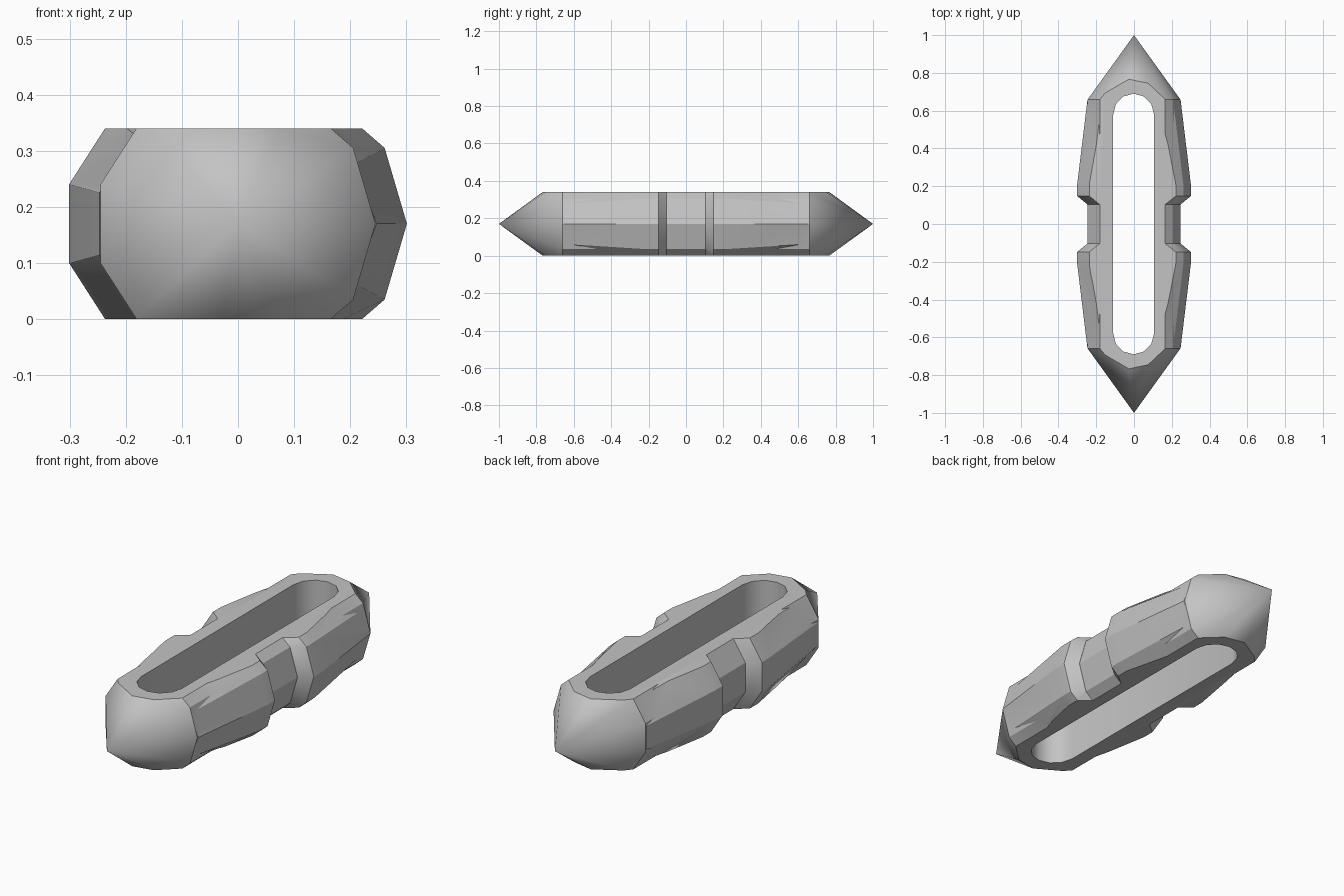
import bpy
import bmesh
import math

if "Cube" in bpy.data.objects:
    bpy.data.objects.remove(bpy.data.objects["Cube"])

MID = 0.17      # half height, also the height of the long axis
SIDES = 11

grey = bpy.data.materials.new("plain grey")
grey.diffuse_color = (0.55, 0.55, 0.55, 1)
grey.use_nodes = True
grey.node_tree.nodes["Principled BSDF"].inputs["Base Color"].default_value = grey.diffuse_color


def ring(y, widen=0.0, zscale=1.0, radius=0.25):
    """Eleven-sided section, its two halves pushed apart by widen."""
    pts = []
    for i in range(SIDES):
        a = 2 * math.pi * i / SIDES
        x = radius * math.cos(a)
        pts.append((x - 0.005 + math.copysign(widen, x), y,
                    MID + zscale * radius * math.sin(a)))
    return pts


def loft(name, rings):
    """Closed skin through rings; a one-point ring makes a tip."""
    bm = bmesh.new()
    loops = [[bm.verts.new(p) for p in r] for r in rings]
    for a, b in zip(loops, loops[1:]):
        n = max(len(a), len(b))
        for i in range(n):
            j = (i + 1) % n
            if len(a) == 1:
                bm.faces.new((a[0], b[j], b[i]))
            elif len(b) == 1:
                bm.faces.new((a[i], a[j], b[0]))
            else:
                bm.faces.new((a[i], a[j], b[j], b[i]))
    for end in (loops[0], loops[-1]):
        if len(end) > 2:
            bm.faces.new(end)
    bmesh.ops.recalc_face_normals(bm, faces=bm.faces)
    mesh = bpy.data.meshes.new(name)
    bm.to_mesh(mesh)
    bm.free()
    mesh.materials.append(grey)
    ob = bpy.data.objects.new(name, mesh)
    bpy.context.collection.objects.link(ob)
    return ob


def combine(target, tool, operation):
    bpy.context.view_layer.objects.active = target
    mod = target.modifiers.new(tool.name, 'BOOLEAN')
    mod.object, mod.operation, mod.solver = tool, operation, 'EXACT'
    bpy.ops.object.modifier_apply(modifier=mod.name)
    bpy.data.objects.remove(tool)


# Body: long prism with a pointed cone at each end
body = loft("pointed_body", [[(0, -1, MID)], ring(-0.66), ring(0.66), [(0, 1, MID)]])

# Swollen side sleeves, leaving a chamfered groove across the middle
for s in (-1, 1):
    sleeve = loft("sleeve", [ring(s * 0.655, -0.002, 0.79),
                             ring(s * 0.21, 0.056),
                             ring(s * 0.148, 0.056),
                             ring(s * 0.103, -0.001, 0.99)])
    combine(body, sleeve, 'UNION')

# Flat top and bottom
slab = [(-1, -2), (1, -2), (1, 2), (-1, 2)]
combine(body, loft("slab", [[(x, y, z) for x, y in slab] for z in (0, 2 * MID)]),
        'INTERSECT')

# Long round-ended slot through the middle
outline = []
for base, cy in ((0, 0.58), (180, -0.58)):
    for k in range(7):
        a = math.radians(base + 30 * k)
        outline.append((0.108 * math.cos(a) - 0.002, cy + 0.11 * math.sin(a)))
combine(body, loft("slot", [[(x, y, z) for x, y in outline] for z in (-0.5, 1)]),
        'DIFFERENCE')

# Smooth cones and slot ends, crisp facets elsewhere
bpy.ops.object.select_all(action='DESELECT')
body.select_set(True)
bpy.context.view_layer.objects.active = body
bpy.ops.object.shade_smooth_by_angle(angle=math.radians(31))
